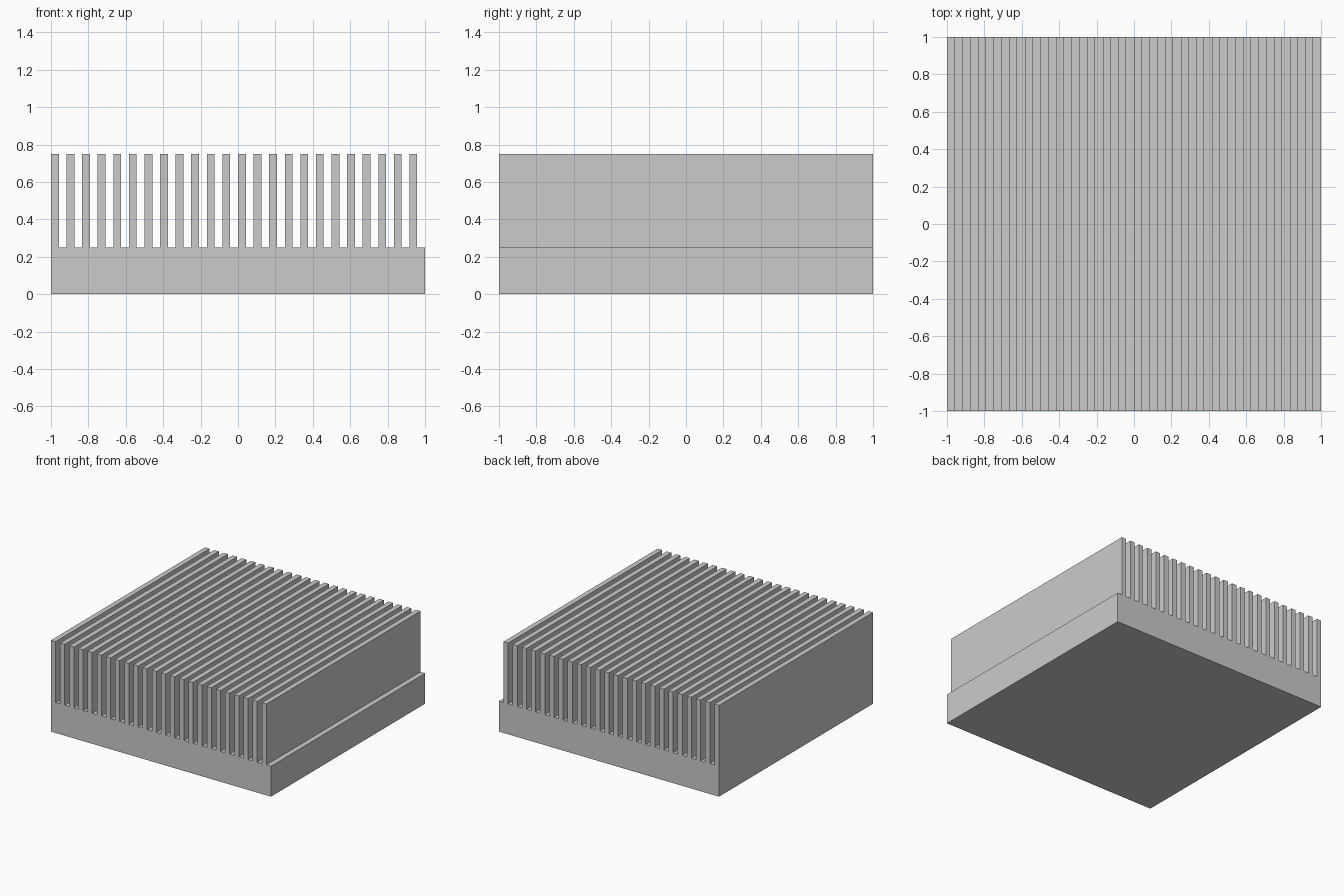
import bpy
import bmesh

if "Cube" in bpy.data.objects:
    bpy.data.objects.remove(bpy.data.objects["Cube"])

FINS = 24
PITCH = 2.0 / FINS      # one fin plus one gap
FIN_W = PITCH / 2
BASE_Z, TOP_Z = 0.25, 0.75

# Comb-shaped cross-section: solid base with evenly spaced fins
profile = [(1, BASE_Z), (1, 0), (-1, 0)]
for i in range(FINS):
    x0 = -1 + i * PITCH
    x1 = x0 + FIN_W
    if i:
        profile.append((x0, BASE_Z))
    profile += [(x0, TOP_Z), (x1, TOP_Z), (x1, BASE_Z)]

# Extrude the section from front to back
bm = bmesh.new()
face = bm.faces.new([bm.verts.new((x, -1, z)) for x, z in profile])
result = bmesh.ops.extrude_face_region(bm, geom=[face], use_keep_orig=True)
moved = [g for g in result["geom"] if isinstance(g, bmesh.types.BMVert)]
bmesh.ops.translate(bm, verts=moved, vec=(0, 2, 0))
bmesh.ops.recalc_face_normals(bm, faces=bm.faces)

mesh = bpy.data.meshes.new("heat_sink")
bm.to_mesh(mesh)
bm.free()
heat_sink = bpy.data.objects.new("heat_sink", mesh)
bpy.context.collection.objects.link(heat_sink)
